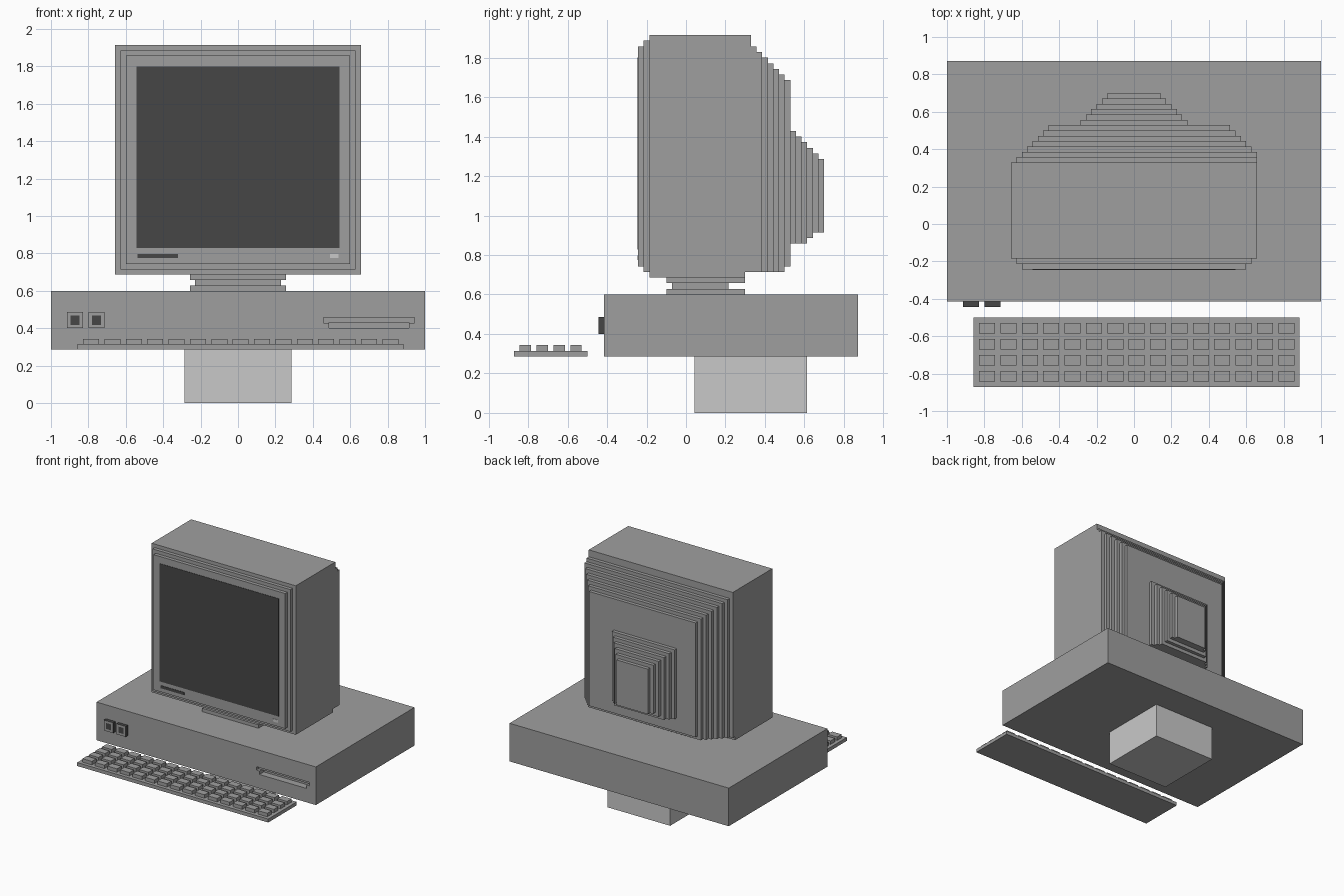
import bpy
import bmesh
from mathutils import Vector

U = 1 / 35       # one block
MID_Y = 30.5     # depth centre, in blocks

old = bpy.data.objects.get("Cube")
if old:
    bpy.data.objects.remove(old, do_unlink=True)


def material(name, value):
    m = bpy.data.materials.new(name)
    m.use_nodes = True
    colour = (value, value, value, 1)
    m.diffuse_color = colour
    bsdf = m.node_tree.nodes["Principled BSDF"]
    bsdf.inputs["Base Color"].default_value = colour
    bsdf.inputs["Roughness"].default_value = 0.8
    return m


GREY = material("mid_grey", 0.347)
DARK = material("dark_grey", 0.061)
LIGHT = material("light_grey", 0.584)


def add_box(bm, xs, ys, zs):
    """Box from ranges given in blocks."""
    lo = Vector((xs[0], ys[0] - MID_Y, zs[0])) * U
    hi = Vector((xs[1], ys[1] - MID_Y, zs[1])) * U
    verts = bmesh.ops.create_cube(bm, size=1)["verts"]
    for v in verts:
        v.co = Vector([(a + b) / 2 + c * (b - a) for a, b, c in zip(lo, hi, v.co)])


def finish(name, bm, *mats):
    mesh = bpy.data.meshes.new(name)
    bm.to_mesh(mesh)
    bm.free()
    for m in mats:
        mesh.materials.append(m)
    ob = bpy.data.objects.new(name, mesh)
    bpy.context.scene.collection.objects.link(ob)
    return ob


def part(name, mat, boxes):
    bm = bmesh.new()
    for b in boxes:
        add_box(bm, *b)
    return finish(name, bm, mat)


def cut(ob, box):
    cutter = part("slot_cutter", GREY, [box])
    cutter.hide_render = True
    mod = ob.modifiers.new("slot", "BOOLEAN")
    mod.operation = "DIFFERENCE"
    mod.solver = "EXACT"
    mod.object = cutter
    bpy.context.view_layer.objects.active = ob
    bpy.ops.object.modifier_apply(modifier=mod.name)
    bpy.data.objects.remove(cutter, do_unlink=True)


# Pedestal and case with a recessed disk slot
part("pedestal", LIGHT, [((-10, 10), (32, 52), (0, 10))])
case = part("case", GREY, [((-35, 35), (16, 61), (10, 21))])
cut(case, ((16, 33), (15, 17), (15, 16)))
cut(case, ((17, 32), (15, 18), (14, 15.02)))

# Two case buttons: dark sides and centre, grey front rim
for side, x in (("right", -32), ("left", -28)):
    bm = bmesh.new()
    add_box(bm, (x, x + 3), (15, 16), (14, 17))
    bm.normal_update()
    front = next(f for f in bm.faces if f.normal.y < -0.9)
    rim = bmesh.ops.inset_region(bm, faces=[front], thickness=0.9 * U)["faces"]
    for f in rim:
        f.material_index = 1
    finish(side + "_button", bm, DARK, GREY)

# Swivel neck
part("neck", GREY, [
    ((-9, 9), (27, 41), (21, 22)),
    ((-8, 8), (28, 38), (22, 23)),
    ((-9, 9), (27, 41), (23, 24)),
])

# Monitor shell: stepped bezel, then main body
part("monitor_body", GREY, [
    ((-21, 21), (22, 23), (26, 65)),
    ((-22, 22), (23, 24), (25, 66)),
    ((-23, 23), (24, 41), (24, 25)),
    ((-23, 23), (24, 42), (25, 67)),
])

# Stepped taper behind the body
part("monitor_taper", GREY, [
    ((i - 22, min(23, 24 - i)), (42 + i, 43 + i), (26 if i == 6 else 25, 65 - i))
    for i in range(7)
])

# Stepped tube housing at the back
part("tube_housing", GREY, [
    ((i - 10, 10 - i), (49 + i, 50 + i), (30 + min(max(i - 2, 0), 2), 50 - i))
    for i in range(6)
])

# Screen and bezel details as thin plates
part("screen", DARK, [((-19, 19), (21.9, 22), (29, 63))])
part("name_strip", DARK, [((-18.8, -11.2), (21.9, 22), (27.1, 27.9))])
part("power_light", LIGHT, [((17.2, 18.8), (21.9, 22), (27.1, 27.9))])

# Keyboard
part("keyboard_base", GREY, [((-30, 31), (0, 13), (10, 11))])
part("keys", GREY, [
    ((x, x + 3), (y, y + 2), (11, 12))
    for x in range(-29, 30, 4) for y in range(1, 13, 3)
])
